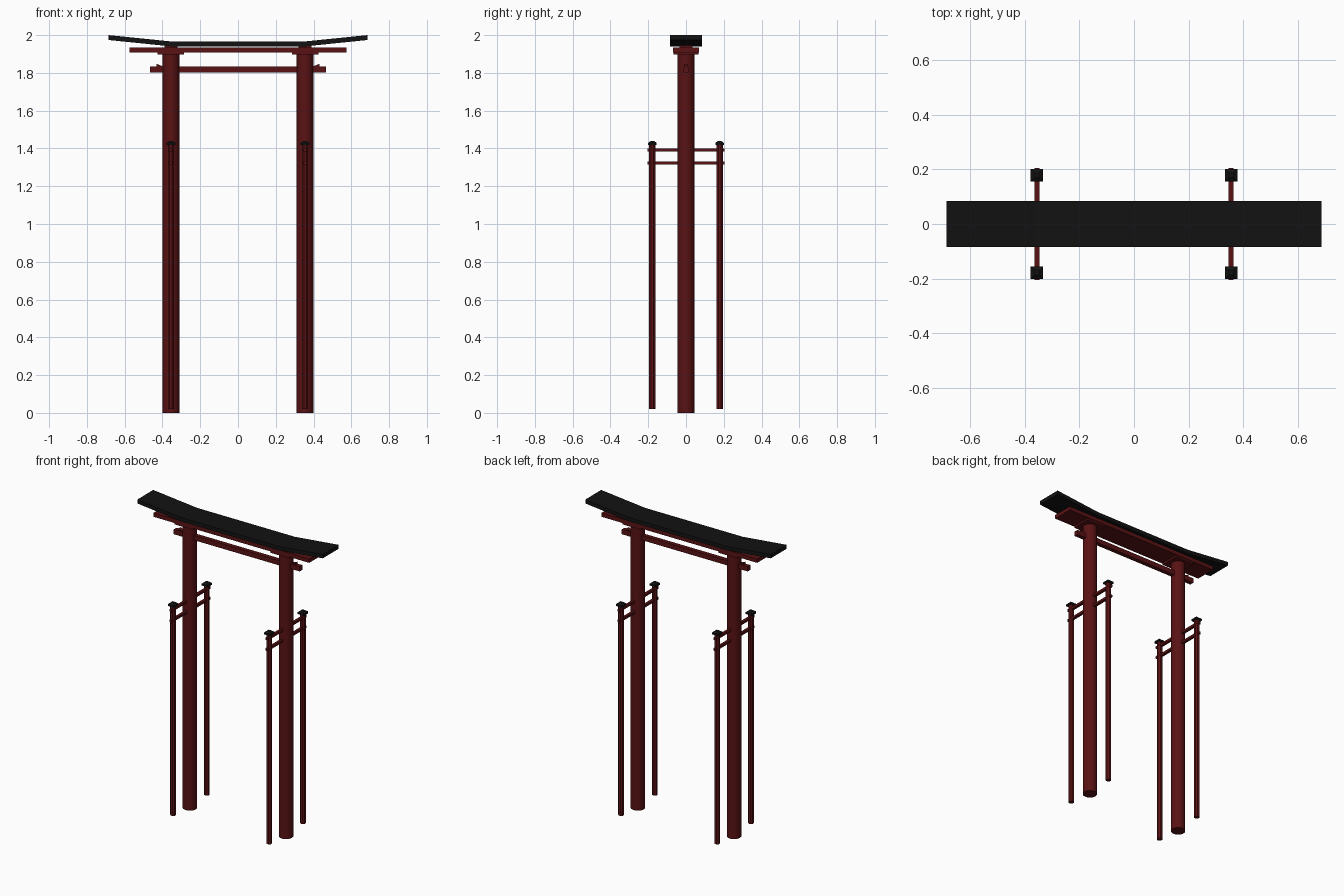
import bpy
import bmesh
from math import radians, pi
from mathutils import Matrix

cube = bpy.data.objects.get("Cube")
if cube:
    bpy.data.objects.remove(cube, do_unlink=True)


def material(name, color):
    mat = bpy.data.materials.new(name)
    mat.use_nodes = True
    mat.diffuse_color = color
    mat.node_tree.nodes["Principled BSDF"].inputs["Base Color"].default_value = color
    return mat


RED = material("dark red paint", (0.1, 0.006, 0.007, 1))
BLACK = material("black roofing", (0.006, 0.006, 0.006, 1))


def finish(name, bm, mat, smooth=False):
    bmesh.ops.recalc_face_normals(bm, faces=bm.faces)
    mesh = bpy.data.meshes.new(name)
    bm.to_mesh(mesh)
    bm.free()
    mesh.materials.append(mat)
    obj = bpy.data.objects.new(name, mesh)
    bpy.context.collection.objects.link(obj)
    if smooth:
        bpy.ops.object.select_all(action="DESELECT")
        obj.select_set(True)
        bpy.context.view_layer.objects.active = obj
        bpy.ops.object.shade_smooth_by_angle(angle=radians(35))
    return obj


def box(name, center, size, mat=RED):
    bm = bmesh.new()
    bmesh.ops.create_cube(bm, size=1, matrix=Matrix.Translation(center) @ Matrix.Diagonal((*size, 1)))
    return finish(name, bm, mat)


def column(name, x, y, z0, z1, r0, r1, sides, mat=RED, turn=0):
    bm = bmesh.new()
    place = Matrix.Translation((x, y, (z0 + z1) / 2)) @ Matrix.Rotation(turn, 4, "Z")
    bmesh.ops.create_cone(bm, cap_ends=True, segments=sides, radius1=r0, radius2=r1,
                          depth=z1 - z0, matrix=place)
    return finish(name, bm, mat, smooth=sides > 8)


def extrusion(name, profile, half_depth, mat):
    # Closed x-z outline pushed through from front to back
    bm = bmesh.new()
    face = bm.faces.new([bm.verts.new((x, -half_depth, z)) for x, z in profile])
    out = bmesh.ops.extrude_face_region(bm, geom=[face])
    moved = [v for v in out["geom"] if isinstance(v, bmesh.types.BMVert)]
    bmesh.ops.translate(bm, verts=moved, vec=(0, 2 * half_depth, 0))
    return finish(name, bm, mat)


# Roof with upswept ends
half = [(0.36, 1.967), (0.685, 2.0)]
top = [(-x, z) for x, z in reversed(half)] + half
extrusion("roof", top + [(x, z - 0.026) for x, z in reversed(top)], 0.084, BLACK)

# Cross beams
box("upper_beam", (0, 0, 1.922), (1.15, 0.14, 0.026))
box("lower_beam", (0, 0, 1.817), (0.93, 0.028, 0.032))

for side, s in (("left", 1), ("right", -1)):
    x = 0.355 * s
    # Main pillar, with its bracket plate and roof block
    column(side + "_pillar", x, 0, 0, 1.91, 0.044, 0.044, 32)
    box(side + "_bracket", (x, 0, 1.904), (0.14, 0.13, 0.014))
    box(side + "_roof_block", (x, 0, 1.942), (0.07, 0.07, 0.03))

    # Wedge locking the lower beam outside the pillar
    extrusion(side + "_wedge", [(s * 0.39, 1.83), (s * 0.432, 1.83), (s * 0.432, 1.848), (s * 0.39, 1.832)],
              0.01, RED)

    # Rails through the pillar
    for name, z in (("upper", 1.393), ("lower", 1.322)):
        box(f"{side}_{name}_rail", (x, 0, z), (0.018, 0.41, 0.016))

    # Support posts with low pyramid caps
    for end, y in (("front", -0.178), ("back", 0.178)):
        tag = f"{side}_{end}_post"
        column(tag, x, y, 0.02, 1.42, 0.018, 0.018, 8, turn=pi / 8)
        box(tag + "_cap", (x, y, 1.423), (0.046, 0.046, 0.012), BLACK)
        column(tag + "_cap_top", x, y, 1.429, 1.44, 0.0325, 0.012, 4, BLACK, pi / 4)
